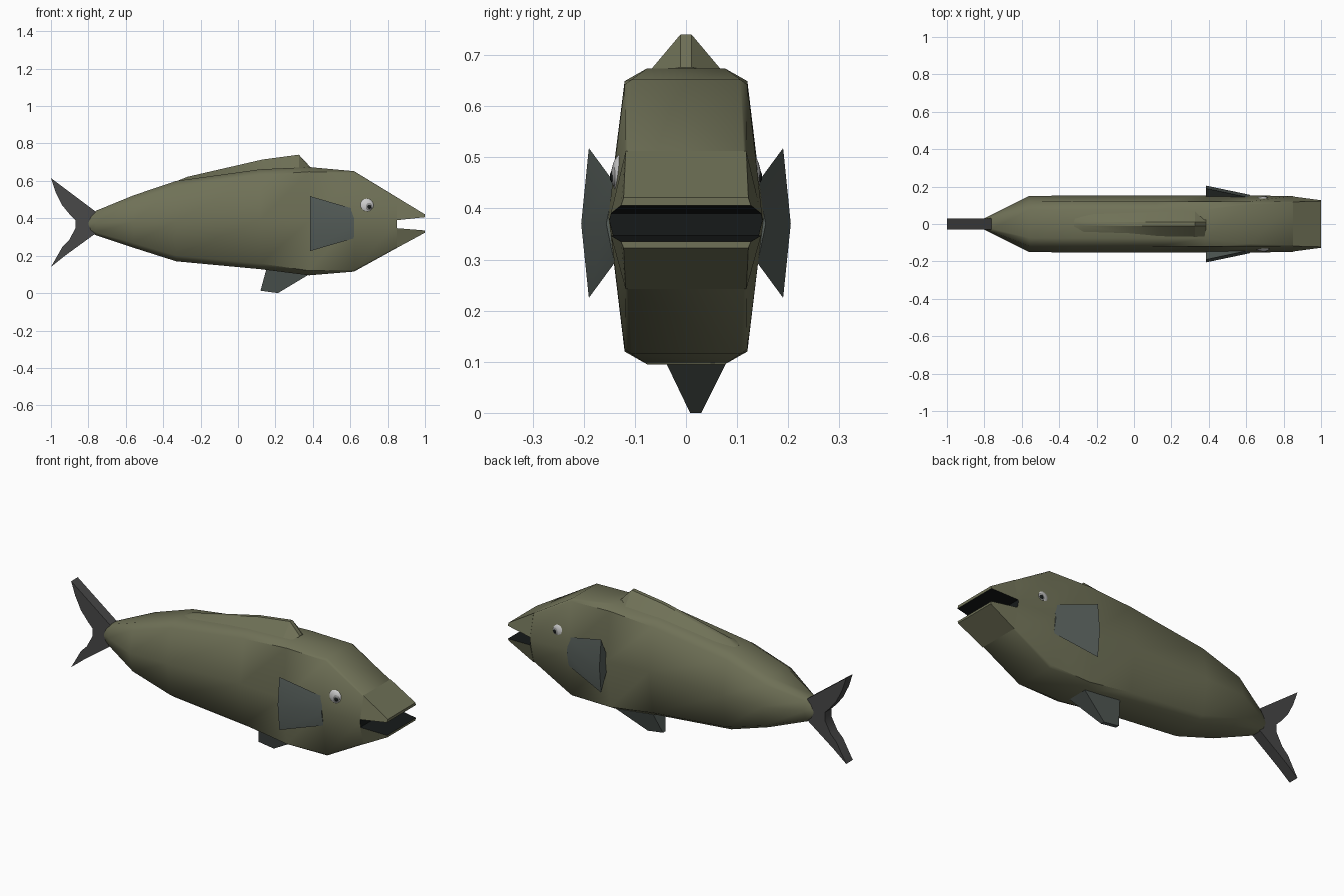
import bpy, bmesh
from math import radians, pi
from mathutils import Matrix

if "Cube" in bpy.data.objects:
    bpy.data.objects.remove(bpy.data.objects["Cube"])


def material(name, r, g, b):
    m = bpy.data.materials.new(name)
    m.diffuse_color = (r, g, b, 1)
    m.use_nodes = True
    m.node_tree.nodes["Principled BSDF"].inputs["Base Color"].default_value = m.diffuse_color
    return m


OLIVE = material("olive skin", 0.16, 0.165, 0.095)
FIN = material("fin", 0.095, 0.115, 0.105)
TAIL = material("tail", 0.065, 0.065, 0.065)
DARK = material("dark", 0.008, 0.01, 0.01)
EYE = material("eye white", 0.6, 0.6, 0.6)
RING = material("iris", 0.28, 0.28, 0.28)


def finish(name, bm, mats, smooth=None):
    bmesh.ops.recalc_face_normals(bm, faces=bm.faces)
    me = bpy.data.meshes.new(name)
    bm.to_mesh(me)
    bm.free()
    ob = bpy.data.objects.new(name, me)
    bpy.context.collection.objects.link(ob)
    for m in mats:
        me.materials.append(m)
    if smooth:
        bpy.ops.object.select_all(action='DESELECT')
        ob.select_set(True)
        bpy.context.view_layer.objects.active = ob
        bpy.ops.object.shade_smooth_by_angle(angle=radians(smooth))
    return ob


def loft(name, rings, mats, smooth=None, dark_end=False, dark_side=None):
    """Skin a row of equal-length point rings and cap both ends."""
    bm = bmesh.new()
    rows = [[bm.verts.new(p) for p in ring] for ring in rings]
    n = len(rows[0])
    for a, b in zip(rows, rows[1:]):
        for i in range(n):
            j = (i + 1) % n
            f = bm.faces.new((a[i], a[j], b[j], b[i]))
            if i == dark_side:
                f.material_index = 1
    bm.faces.new(rows[0])
    end = bm.faces.new(rows[-1])
    if dark_end:
        end.material_index = 1
    return finish(name, bm, mats, smooth)


def section(x, w, top, bot, flat, drop):
    mid = (top + bot) / 2
    half = [(flat * w, top), (0.79 * w, top - drop), (w, mid),
            (0.79 * w, bot + drop), (flat * w, bot)]
    return [(x, y, z) for y, z in half] + [(x, -y, z) for y, z in reversed(half)]


# Body: x, half width, top, bottom, flat part, corner drop
stations = [(-0.80, 0.030, 0.405, 0.335, 0.5, 0.008),
            (-0.76, 0.050, 0.440, 0.310, 0.5, 0.015),
            (-0.56, 0.150, 0.522, 0.243, 0.5, 0.025),
            (-0.33, 0.152, 0.600, 0.170, 0.5, 0.030),
            (0.12, 0.152, 0.662, 0.128, 0.5, 0.030),
            (0.38, 0.152, 0.674, 0.095, 0.5, 0.025),
            (0.62, 0.152, 0.652, 0.115, 0.7, 0.010),
            (0.85, 0.150, 0.512, 0.242, 0.75, 0.008)]
loft("body", [section(*s) for s in stations], [OLIVE, DARK], 50, dark_end=True)


# Jaws with dark inner faces
def jaw(name, lip_back, skin_back, lip_front, skin_front):
    rings = []
    for x, w, lip, skin, t in ((0.85, 0.147, lip_back, skin_back, 0.118),
                               (1.0, 0.127, lip_front, skin_front, 0.122)):
        rings.append([(x, -w, lip), (x, w, lip), (x, t, skin), (x, -t, skin)])
    loft(name, rings, [OLIVE, DARK], 50, dark_side=0)


jaw("upper_jaw", 0.39, 0.512, 0.406, 0.421)
jaw("lower_jaw", 0.347, 0.242, 0.335, 0.323)

# Dorsal fin: wedge rising from the back
dorsal = [(-0.32, 0.03, 0.600, 0.602), (-0.27, 0.06, 0.600, 0.622),
          (0.13, 0.073, 0.655, 0.714), (0.325, 0.075, 0.664, 0.740),
          (0.385, 0.075, 0.664, 0.676)]
loft("dorsal_fin", [[(x, -w, b), (x, w, b), (x, 0.011, t), (x, -0.011, t)]
                    for x, w, b, t in dorsal], [OLIVE], 30)

# Belly fin: tapers down to a narrow foot, slightly off centre
loft("belly_fin", [
    [(0.155, -0.04, 0.14), (0.38, -0.04, 0.10), (0.38, 0.08, 0.10), (0.155, 0.08, 0.14)],
    [(0.12, 0.008, 0.013), (0.213, 0.008, 0.0), (0.213, 0.03, 0.0), (0.12, 0.03, 0.013)],
], [FIN])

# Tail: forked outline extruded sideways
outline = [(-0.76, 0.435), (-1.0, 0.615), (-0.975, 0.54), (-0.94, 0.47),
           (-0.895, 0.415), (-0.87, 0.39), (-0.87, 0.345), (-0.905, 0.28),
           (-0.94, 0.245), (-1.0, 0.14), (-0.925, 0.20), (-0.76, 0.32)]
loft("tail_fin", [[(x, y, z) for x, z in outline] for y in (-0.029, 0.029)],
     [TAIL], 30)


# Round eye parts facing sideways
def disc(name, x, y, z, r, depth, mat):
    bm = bmesh.new()
    bmesh.ops.create_uvsphere(bm, u_segments=24, v_segments=12, radius=1)
    bmesh.ops.transform(bm, verts=bm.verts, matrix=Matrix.Translation((x, y, z))
                        @ Matrix.Rotation(pi / 2, 4, 'X')
                        @ Matrix.Diagonal((r, r, depth, 1)))
    finish(name, bm, [mat], 60)


for side, s in (("left", 1), ("right", -1)):
    # Side fin: diamond section flaring out towards the back
    loft("side_fin_" + side, [
        [(0.62, s * y, z) for y, z in ((0.14, 0.45), (0.156, 0.37), (0.14, 0.293), (0.11, 0.37))],
        [(0.386, s * y, z) for y, z in ((0.19, 0.518), (0.205, 0.37), (0.19, 0.225), (0.12, 0.37))],
    ], [FIN], 30)
    # Eyeball, iris and pupil
    disc("eye_" + side, 0.686, s * 0.122, 0.466, 0.043, 0.024, EYE)
    disc("iris_" + side, 0.695, s * 0.139, 0.464, 0.022, 0.008, RING)
    disc("pupil_" + side, 0.700, s * 0.143, 0.462, 0.012, 0.006, DARK)
